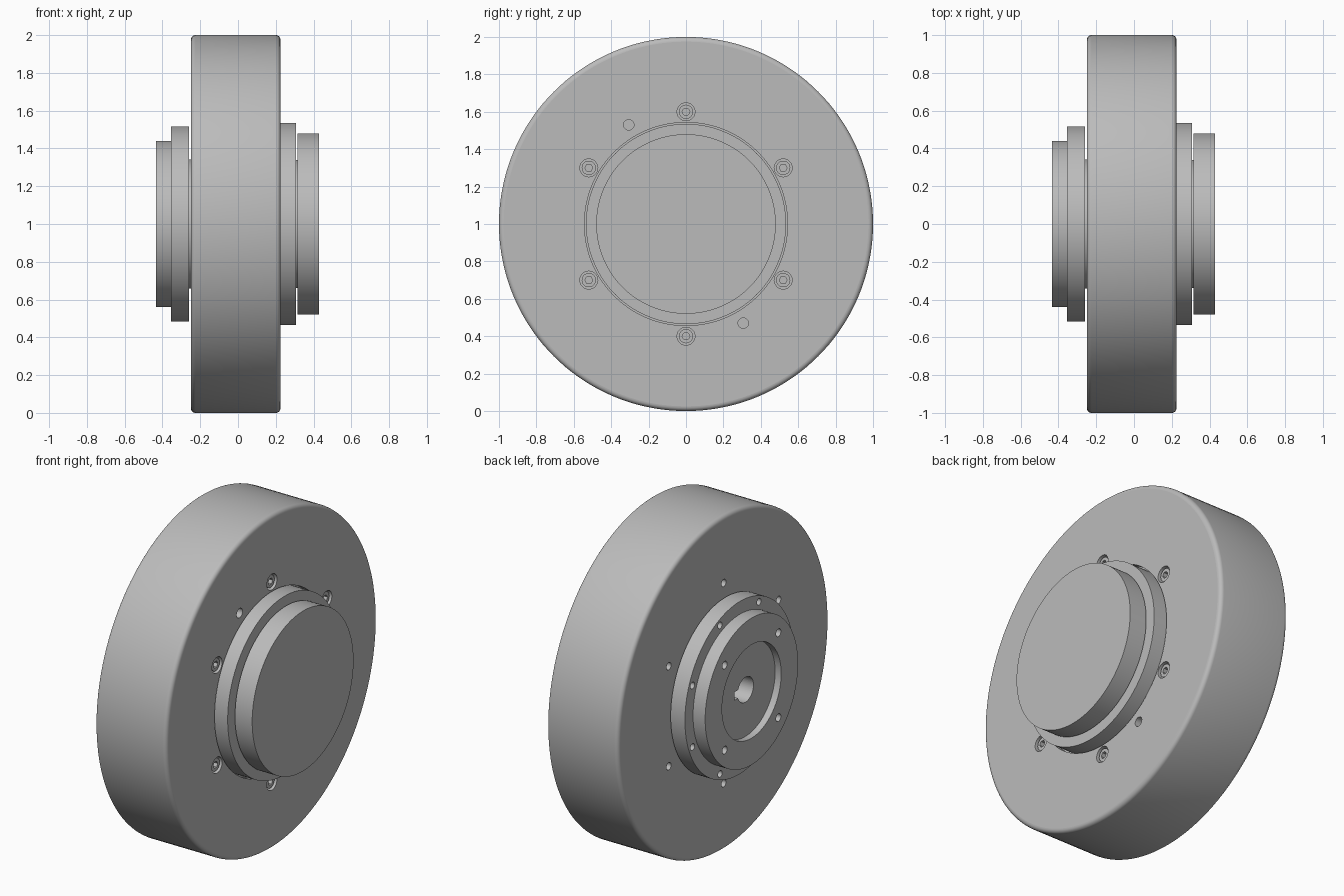
import bpy, bmesh
from math import pi, cos, sin, radians
from mathutils import Matrix, Vector

cube = bpy.data.objects.get("Cube")
if cube:
    bpy.data.objects.remove(cube, do_unlink=True)

steel = bpy.data.materials.new("plain_grey")
steel.use_nodes = True
colour = (0.5, 0.5, 0.5, 1)
steel.diffuse_color = colour
steel.node_tree.nodes["Principled BSDF"].inputs["Base Color"].default_value = colour

AXIS_Z = 1.0


def make_object(name, bm):
    bmesh.ops.recalc_face_normals(bm, faces=bm.faces)
    mesh = bpy.data.meshes.new(name)
    bm.to_mesh(mesh)
    bm.free()
    obj = bpy.data.objects.new(name, mesh)
    mesh.materials.append(steel)
    bpy.context.collection.objects.link(obj)
    return obj


def lathe(name, profile, ring=False):
    """Turn a profile of (x, radius) points about the x axis."""
    bm = bmesh.new()
    verts = [bm.verts.new((x, 0, r)) for x, r in profile]
    edges = [bm.edges.new(pair) for pair in zip(verts, verts[1:])]
    if ring:
        edges.append(bm.edges.new((verts[-1], verts[0])))
    bmesh.ops.spin(bm, geom=verts + edges, axis=(1, 0, 0), cent=(0, 0, 0),
                   angle=2 * pi, steps=144)
    bmesh.ops.remove_doubles(bm, verts=bm.verts, dist=0.0001)
    bmesh.ops.translate(bm, vec=(0, 0, AXIS_Z), verts=bm.verts)
    return make_object(name, bm)


def pegs(bm, points, radius, x0, x1, sides=24):
    """Add cylinders along x at (y, z) points measured from the axis."""
    for y, z in points:
        place = Matrix.Translation(((x0 + x1) / 2, y, z + AXIS_Z))
        bmesh.ops.create_cone(bm, cap_ends=True, segments=sides, radius1=radius,
                              radius2=radius, depth=x1 - x0,
                              matrix=place @ Matrix.Rotation(pi / 2, 4, "Y"))


def circle(count, radius, start=0):
    angles = [radians(start) + 2 * pi * i / count for i in range(count)]
    return [(radius * cos(a), radius * sin(a)) for a in angles]


def cut(obj, bm):
    cutter = make_object("cutter", bm)
    cutter.hide_render = True
    mod = obj.modifiers.new("cut", "BOOLEAN")
    mod.operation, mod.solver, mod.object = "DIFFERENCE", "EXACT", cutter
    bpy.context.view_layer.objects.active = obj
    bpy.ops.object.modifier_apply(modifier=mod.name)
    bpy.data.objects.remove(cutter, do_unlink=True)


def finish(obj):
    """Smooth the turned surfaces and keep end faces flat."""
    bpy.ops.object.select_all(action="DESELECT")
    obj.select_set(True)
    bpy.context.view_layer.objects.active = obj
    bpy.ops.object.shade_smooth_by_angle(angle=radians(35))
    for face in obj.data.polygons:
        if abs(face.normal.x) > 0.999:
            face.use_smooth = False


screw_points = circle(6, 0.6, 30)
LEFT, RIGHT, ROUND = -0.25, 0.225, 0.025

# Main drum with rounded rims and a clearance groove round the cap flange
arc = [(ROUND * (1 - cos(i * pi / 12)), ROUND * (1 - sin(i * pi / 12))) for i in range(7)]
left_rim = [(LEFT + dx, 1 - dr) for dx, dr in arc]
right_rim = [(RIGHT - dx, 1 - dr) for dx, dr in reversed(arc)]
drum = lathe("drum", [(LEFT, 0.34)] + left_rim + right_rim +
             [(RIGHT, 0.543), (0.19, 0.543), (0.19, 0.34)], ring=True)

# Counterbores, dowel holes and rear screw holes in the drum
holes = bmesh.new()
pegs(holes, screw_points, 0.048, 0.165, 0.3)
pegs(holes, circle(2, 0.612, 120), 0.028, 0.12, 0.3)
pegs(holes, screw_points, 0.022, -0.3, -0.17)
cut(drum, holes)

# Socket screws
heads = bmesh.new()
pegs(heads, screw_points, 0.038, 0.15, 0.215)
screws = make_object("socket_screws", heads)
sockets = bmesh.new()
pegs(sockets, screw_points, 0.021, 0.19, 0.3, sides=6)
cut(screws, sockets)

# Flange and solid end cap
cap = lathe("end_cap", [(0.06, 0), (0.06, 0.342), (0.185, 0.342), (0.185, 0.535),
                        (0.306, 0.535), (0.306, 0.34), (0.316, 0.34),
                        (0.316, 0.48), (0.43, 0.48), (0.43, 0)])

# Stepped hub with a shallow recess
hub = lathe("hub", [(0.05, 0), (0.05, 0.342), (-0.26, 0.342), (-0.26, 0.517),
                    (-0.355, 0.517), (-0.355, 0.44), (-0.435, 0.44),
                    (-0.435, 0.28), (-0.395, 0.28), (-0.395, 0)])

# Hub bolt holes and shaft bore
holes = bmesh.new()
pegs(holes, circle(4, 0.36, 45), 0.023, -0.5, -0.37)
pegs(holes, circle(8, 0.482, 22.5), 0.02, -0.4, -0.29)
pegs(holes, [(0, 0)], 0.075, -0.5, 0.0, sides=48)
cut(hub, holes)

# Keyway beside the bore
key = bmesh.new()
bmesh.ops.create_cube(key, size=1, matrix=Matrix.LocRotScale(
    Vector((-0.25, 0.06, AXIS_Z)), None, Vector((0.5, 0.09, 0.05))))
cut(hub, key)

for part in (drum, screws, cap, hub):
    finish(part)
